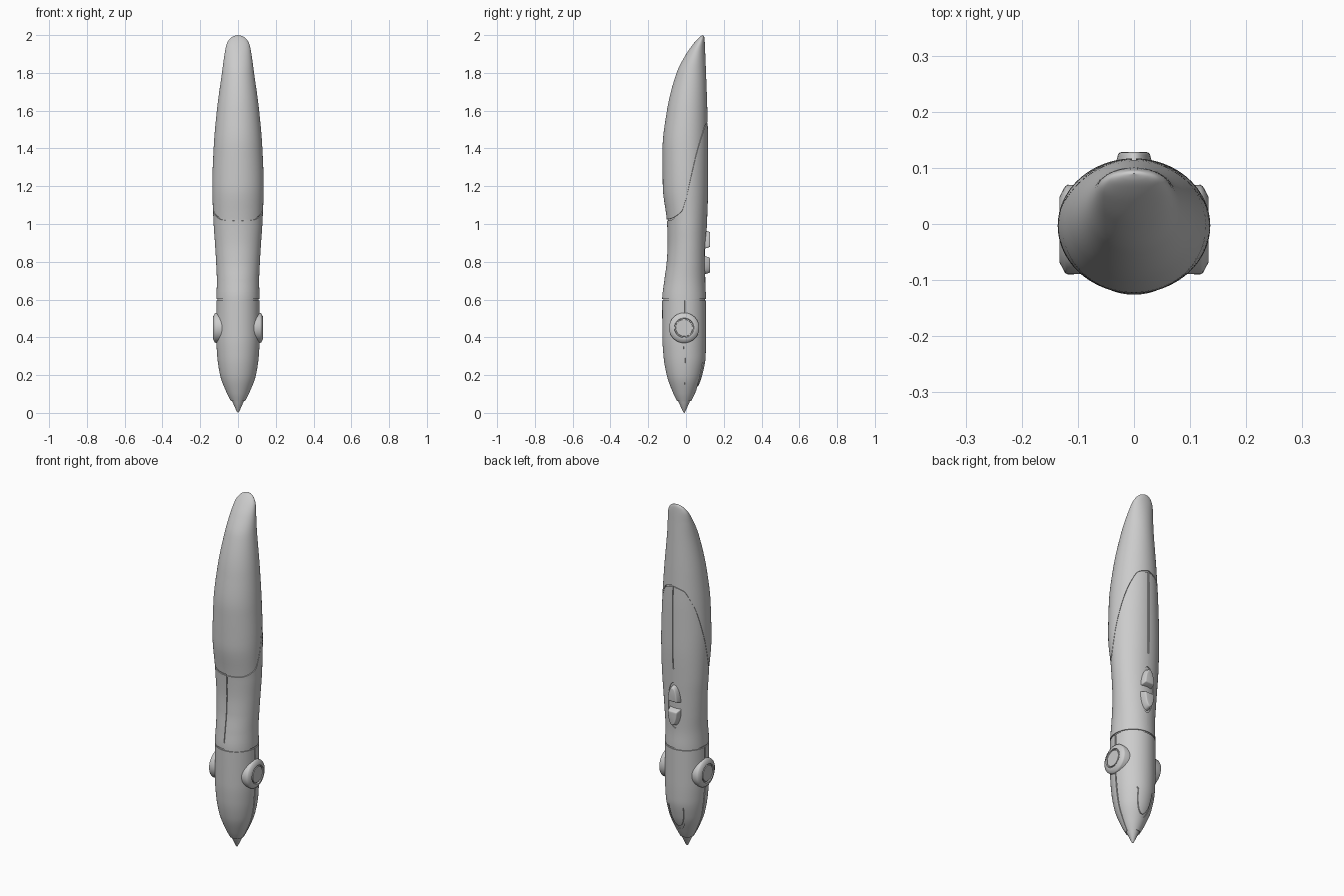
import bpy, bmesh
from math import sin, cos, pi

cube = bpy.data.objects.get("Cube")
if cube:
    bpy.data.objects.remove(cube, do_unlink=True)

grey = bpy.data.materials.new("light_grey")
grey.use_nodes = True
grey.diffuse_color = (0.6, 0.6, 0.6, 1)
grey.node_tree.nodes["Principled BSDF"].inputs["Base Color"].default_value = (0.6, 0.6, 0.6, 1)

# Body outline: height, half width, front y, back y
OUTLINE = [(0.06, .036, -.046, .026), (0.1, .057, -.066, .046), (0.2, .095, -.102, .086),
           (0.3, .11, -.119, .104), (0.4, .115, -.125, .106), (0.6, .114, -.126, .106),
           (0.7, .112, -.115, .102), (0.8, .116, -.102, .104), (0.9, .122, -.097, .107),
           (1.0, .129, -.1, .111), (1.2, .136, -.123, .117), (1.4, .129, -.124, .117),
           (1.6, .112, -.101, .113), (1.8, .085, -.05, .106), (1.9, .071, .001, .102),
           (1.95, .061, .036, .1), (1.98, .044, .062, .098), (1.995, .022, .079, .095),
           (2.0, 0, .09, .09)]
# Height of the wavy cap seam against the angle from the front
SEAM = [(0, 1.02), (.6, 1.024), (1.3, 1.06), (1.57, 1.13), (1.82, 1.25), (2.1, 1.38),
        (2.35, 1.46), (2.65, 1.52), (pi, 1.54)]


def smooth(table, u, col):
    """Monotone cubic through one column of a table."""
    n = len(table)
    sec = [(table[i + 1][col] - table[i][col]) / (table[i + 1][0] - table[i][0]) for i in range(n - 1)]

    def slope(i):
        if i == 0 or i == n - 1:
            return sec[min(i, n - 2)]
        a, b = sec[i - 1], sec[i]
        return 2 * a * b / (a + b) if a * b > 0 else 0

    i = max(k for k in range(n - 1) if k == 0 or table[k][0] <= u)
    h = table[i + 1][0] - table[i][0]
    t = min(1, max(0, (u - table[i][0]) / h))
    p, q = table[i][col], table[i + 1][col]
    return ((1 + 2 * t) * (1 - t) ** 2 * p + t * (1 - t) ** 2 * h * slope(i)
            + t * t * (3 - 2 * t) * q + t * t * (t - 1) * h * slope(i + 1))


def surface(a, z, inset=0):
    w, f, b = (smooth(OUTLINE, z, c) for c in (1, 2, 3))
    return (max(0, w - inset) * sin(a), (f + b) / 2 - max(0, (b - f) / 2 - inset) * cos(a), z)


def seam(a):
    a = a % (2 * pi)
    return smooth(SEAM, min(a, 2 * pi - a), 1)


def make(name, bm):
    mesh = bpy.data.meshes.new(name)
    bm.to_mesh(mesh)
    bm.free()
    mesh.materials.append(grey)
    obj = bpy.data.objects.new(name, mesh)
    bpy.context.collection.objects.link(obj)
    return obj


def finish(obj):
    bpy.ops.object.select_all(action='DESELECT')
    obj.select_set(True)
    bpy.context.view_layer.objects.active = obj
    if obj.modifiers:
        bpy.ops.object.convert(target='MESH')
    bpy.ops.object.shade_smooth_by_angle(angle=0.6)


def panel(name, a0, a1, low, high, rows, cols=48, inset=0, cutter=None):
    """Shell piece between two angles and two edge heights."""
    bm = bmesh.new()
    grid = []
    for i in range(cols + 1):
        a = a0 + (a1 - a0) * i / cols
        lo, hi = low(a), high(a)
        ease = 2 if hi > 1.9 else 1
        grid.append([bm.verts.new(surface(a, hi - (hi - lo) * (1 - j / rows) ** ease, inset))
                     for j in range(rows + 1)])
    for c, d in zip(grid, grid[1:]):
        for j in range(rows):
            bm.faces.new((c[j], d[j], d[j + 1], c[j + 1]))
    bmesh.ops.remove_doubles(bm, verts=bm.verts, dist=1e-5)
    obj = make(name, bm)
    if not inset:
        solid = obj.modifiers.new("thickness", 'SOLIDIFY')
        solid.thickness, solid.offset = 0.005, -1
    if cutter:
        cut = obj.modifiers.new("recess", 'BOOLEAN')
        cut.operation, cut.solver, cut.object = 'DIFFERENCE', 'EXACT', cutter
    finish(obj)
    return obj


def prism(name, outline, y0, y1, taper=1, bevel=0):
    """Outline in x and z pushed out along y, with a tapered outer face."""
    bm = bmesh.new()
    zc = (min(z for x, z in outline) + max(z for x, z in outline)) / 2
    face = bm.faces.new([bm.verts.new((x, y0, z)) for x, z in outline])
    top = bmesh.ops.extrude_face_region(bm, geom=[face])["geom"]
    for v in top:
        if isinstance(v, bmesh.types.BMVert):
            v.co = (v.co.x * taper, y1, zc + (v.co.z - zc) * taper)
    bmesh.ops.recalc_face_normals(bm, faces=bm.faces)
    obj = make(name, bm)
    if bevel:
        mod = obj.modifiers.new("bevel", 'BEVEL')
        mod.width, mod.segments, mod.limit_method = bevel, 3, 'ANGLE'
    return obj


def flat(z):
    return lambda a: z


def lathe(name, profile, axis, place):
    """Spin a (radius, distance) profile and place it."""
    bm = bmesh.new()
    verts = [bm.verts.new(place(r, d)) for r, d in profile]
    edges = [bm.edges.new(p) for p in zip(verts, verts[1:])]
    bmesh.ops.spin(bm, geom=verts + edges, cent=place(0, 0), axis=axis, angle=2 * pi, steps=48)
    bmesh.ops.remove_doubles(bm, verts=bm.verts, dist=1e-5)
    bmesh.ops.recalc_face_normals(bm, faces=bm.faces)
    finish(make(name, bm))


# Recess cutters: oval around the buttons and a crescent near the tip
oval = prism("button_recess_cutter", [(.043 * cos(k * pi / 20), .85 + .132 * sin(k * pi / 20))
                                      for k in range(40)], .05, .2)
outer = [(-.052 * cos(k * pi / 16), .27 - .15 * sin(k * pi / 16)) for k in range(17)]
inner = [(.044 * cos(k * pi / 16), .262 - .122 * sin(k * pi / 16)) for k in range(17)]
crescent = prism("crescent_cutter", outer + inner, 0.005, .2)
for c in (oval, crescent):
    c.hide_render = True

# Inner core seen at the bottom of the grooves
panel("inner_core", 0, 2 * pi, flat(.06), flat(1.7), 80, 64, inset=.0055)

# Shell pieces separated by narrow grooves
G = 0.004
panel("cap", 0, 2 * pi, lambda a: seam(a) + G, flat(2), 60, 96)
for side, start in (("left", 0), ("right", pi)):
    panel(side + "_handle", start + .03, start + pi - .03, flat(.64),
          lambda a: seam(a) - G, 40, 48, cutter=oval)
panel("back_strip", pi - .03, pi + .03, flat(.64), flat(1.06), 30, 4, cutter=oval)
panel("handle_collar", 0, 2 * pi, flat(.6 + G), flat(.64), 4, 96)
panel("front_grip", -pi / 2 + .03, pi / 2 - .03, flat(.062), flat(.6 - G), 40)
panel("back_grip", pi / 2 + .03, 3 * pi / 2 - .03, flat(.062), flat(.6 - G), 40, cutter=crescent)
for c in (oval, crescent):
    bpy.data.objects.remove(c, do_unlink=True)

# Pointed tip
lathe("tip", [(0, 0), (.006, .006), (.033, .066), (0, .075)], (0, 0, 1),
      lambda r, d: (r, -.01, d))

# Round side knobs with a grooved centre
KNOB = [(.078, .07), (.08, .118), (.077, .123), (.058, .133), (.052, .133), (.05, .126),
        (.045, .126), (.044, .132), (0, .132)]
for side, s in (("left", 1), ("right", -1)):
    lathe(side + "_knob", KNOB, (1, 0, 0), lambda r, d: (s * d, -.01, .45 + r))

# Two half-oval buttons on the back
for name, s in (("upper_button", 1), ("lower_button", -1)):
    shape = [(.037 * cos(k * pi / 20), .85 + s * (.016 + .104 * sin(k * pi / 20))) for k in range(21)]
    finish(prism(name, shape, .09, .128, taper=.75, bevel=.005))
